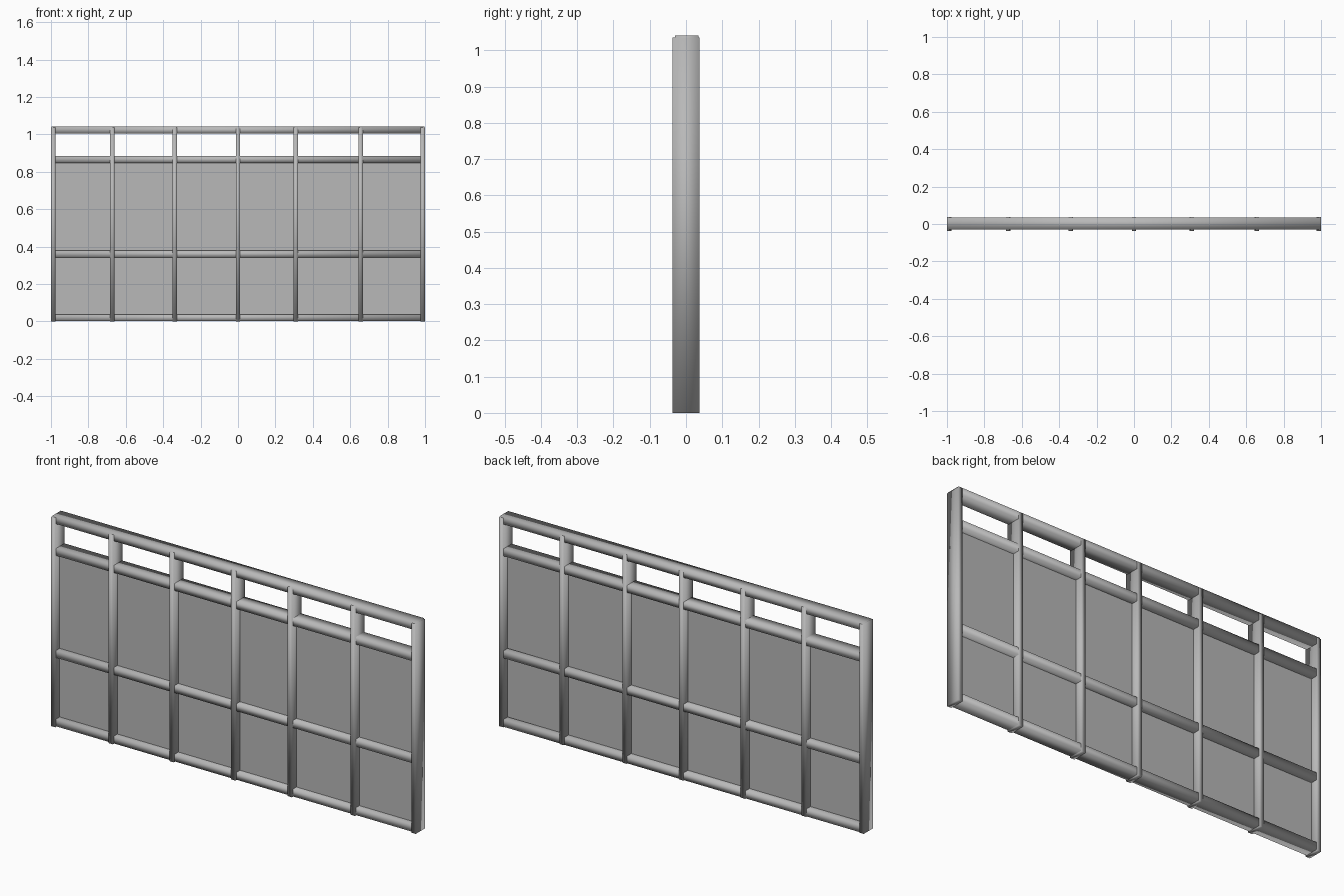
import bpy

if "Cube" in bpy.data.objects:
    bpy.data.objects.remove(bpy.data.objects["Cube"], do_unlink=True)


def make_material(name, value):
    mat = bpy.data.materials.new(name)
    mat.use_nodes = True
    colour = (value, value, value, 1)
    mat.diffuse_color = colour
    mat.node_tree.nodes["Principled BSDF"].inputs["Base Color"].default_value = colour
    return mat


steel = make_material("grey steel", 0.48)
infill = make_material("grey infill", 0.48)


def box(name, low, high, mat, smooth=True):
    """Box between two corners; bars are shaded softly over their edges."""
    centre = [(a + b) / 2 for a, b in zip(low, high)]
    size = [b - a for a, b in zip(low, high)]
    bpy.ops.mesh.primitive_cube_add(size=1, location=centre)
    obj = bpy.context.object
    obj.name = name
    obj.scale = size
    bpy.ops.object.transform_apply(location=False, rotation=False, scale=True)
    obj.data.materials.append(mat)
    if smooth:
        bpy.ops.object.shade_smooth()
    return obj


# Upright posts, slightly deeper than the rails
HALF_DEPTH = 0.037
HALF_WIDTH = 0.012
for x in (-0.988, -0.672, -0.338, 0, 0.31, 0.655, 0.988):
    box("post", (x - HALF_WIDTH, -HALF_DEPTH, 0),
        (x + HALF_WIDTH, HALF_DEPTH, 1.036), steel)

# Long horizontal rails
RAIL_HEIGHT = 0.036
rails = {"bottom_rail": 0.002, "middle_rail": 0.342,
         "upper_rail": 0.848, "top_rail": 1.005}
for name, z in rails.items():
    box(name, (-0.996, -0.03, z), (0.996, 0.035, z + RAIL_HEIGHT), steel)

# Thin infill sheet between the bottom and upper rails
box("infill_panel", (-0.985, -0.002, 0.02), (0.985, 0.002, 0.865), infill, smooth=False)
